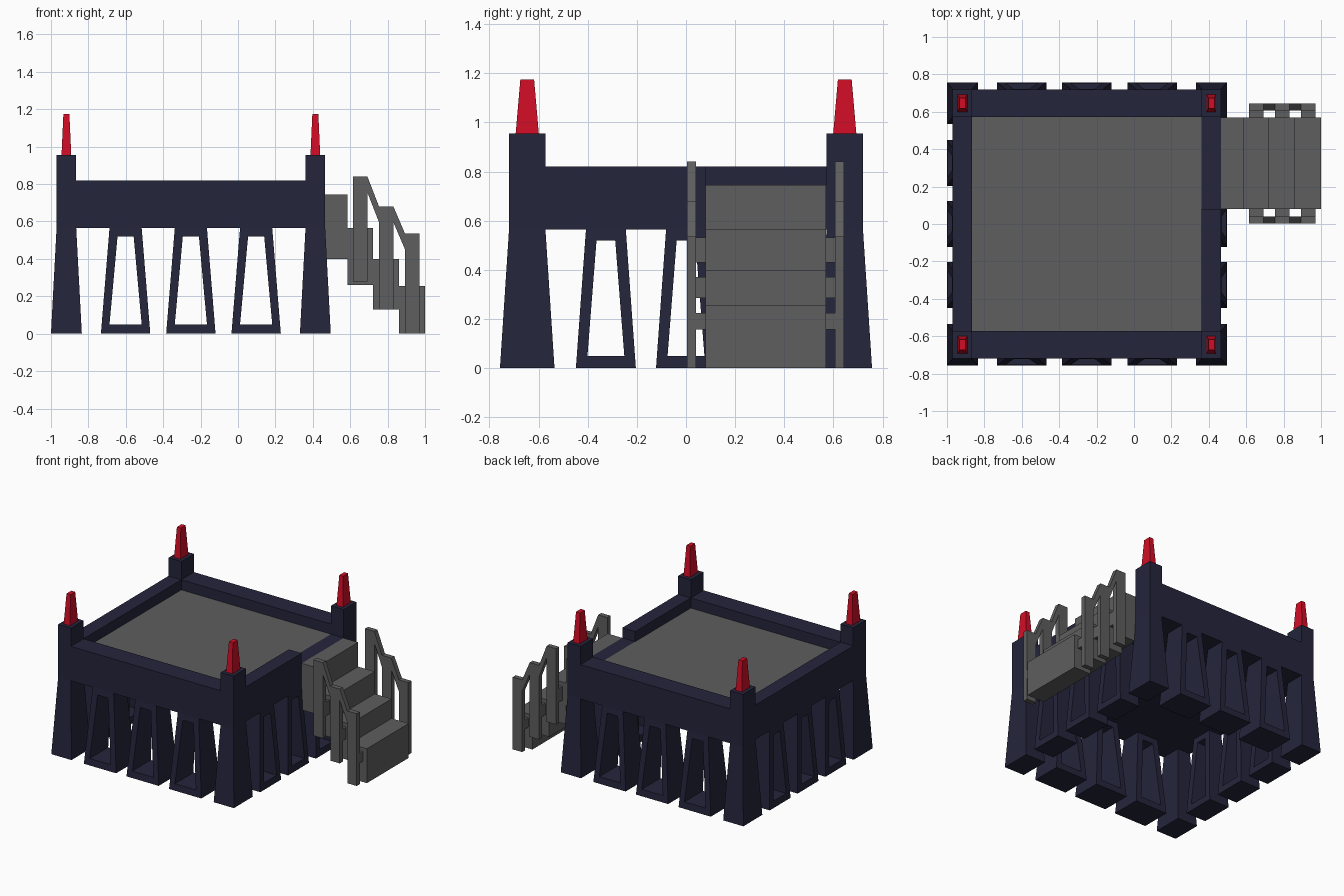
import bpy
import bmesh

cube = bpy.data.objects.get("Cube")
if cube:
    bpy.data.objects.remove(cube)


def material(name, rgb):
    m = bpy.data.materials.new(name)
    m.use_nodes = True
    m.diffuse_color = (*rgb, 1)
    bsdf = next(n for n in m.node_tree.nodes if n.type == "BSDF_PRINCIPLED")
    bsdf.inputs["Base Color"].default_value = (*rgb, 1)
    return m


NAVY = material("dark navy", (0.018, 0.018, 0.045))
GREY = material("stone grey", (0.112, 0.112, 0.112))
RED = material("signal red", (0.64, 0.004, 0.019))

CX = -0.252          # centre of the platform in x
UNDER, DECK, RIM = 0.565, 0.745, 0.82


def finish(name, bm, mat):
    bmesh.ops.recalc_face_normals(bm, faces=bm.faces)
    mesh = bpy.data.meshes.new(name)
    bm.to_mesh(mesh)
    bm.free()
    mesh.materials.append(mat)
    obj = bpy.data.objects.new(name, mesh)
    bpy.context.collection.objects.link(obj)
    return obj


def loft(name, sections, mat):
    """Stack of rectangles (x0, x1, y0, y1, z) joined into a closed solid."""
    bm = bmesh.new()
    rings = [[bm.verts.new(p) for p in ((a, c, z), (b, c, z), (b, d, z), (a, d, z))]
             for a, b, c, d, z in sections]
    for low, high in zip(rings, rings[1:]):
        for i in range(4):
            j = (i + 1) % 4
            bm.faces.new((low[i], low[j], high[j], high[i]))
    bm.faces.new(rings[0])
    bm.faces.new(rings[-1])
    return finish(name, bm, mat)


def box(name, x, y, z, mat):
    return loft(name, [(*x, *y, z[0]), (*x, *y, z[1])], mat)


def frame_leg(name, place, base, top, hole_base, hole_top, depth_base, depth_top):
    """Tapered leg with a tapered window; place(u, depth, z) gives a position."""
    bm = bmesh.new()
    sill, head = 0.05, 0.52
    grid = []
    for z in (0, sill, head, UNDER):
        t = z / UNDER
        outer = base + (top - base) * t
        inner = hole_base + (hole_top - hole_base) * (z - sill) / (head - sill)
        depths = [a + (b - a) * t for a, b in zip(depth_base, depth_top)]
        grid.append([[bm.verts.new(place(u, d, z)) for d in depths]
                     for u in (-outer, -inner, inner, outer)])
    for r in range(3):
        for c in range(3):
            if (r, c) == (1, 1):
                continue
            for s in (0, 1):
                bm.faces.new([grid[r][c][s], grid[r][c + 1][s],
                              grid[r + 1][c + 1][s], grid[r + 1][c][s]])
        for c in (0, 3):
            bm.faces.new([*grid[r][c], *reversed(grid[r + 1][c])])
    for r in (0, 3):
        for c in range(3):
            bm.faces.new([*grid[r][c], *reversed(grid[r][c + 1])])
    # window lining
    for r in (1, 2):
        bm.faces.new([*grid[r][1], *reversed(grid[r][2])])
    for c in (1, 2):
        bm.faces.new([*grid[1][c], *reversed(grid[2][c])])
    return finish(name, bm, NAVY)


# Inner and outer distances of legs and walls from the platform centre
XB, XT = (0.583, 0.748), (0.613, 0.718)
YB, YT = (0.535, 0.757), (0.572, 0.72)


def span(sign, pair, centre=0):
    return sorted(centre + sign * v for v in pair)


# Corner pillars with red spikes
for sx, side in ((-1, "right"), (1, "left")):
    for sy, end in ((-1, "front"), (1, "back")):
        foot = (*span(sx, XB, CX), *span(sy, YB))
        shaft = (*span(sx, XT, CX), *span(sy, YT))
        loft(f"{end}_{side}_pillar",
             [(*foot, 0), (*shaft, UNDER), (*shaft, 0.955)], NAVY)
        px, py = CX + sx * 0.6655, sy * 0.646
        loft(f"{end}_{side}_spike",
             [(px - a, px + a, py - b, py + b, z)
              for a, b, z in ((0.026, 0.047, 0.955), (0.016, 0.028, 1.175))], RED)

# Windowed legs between the pillars
for i in (-1, 0, 1):
    for s, end, side in ((-1, "front", "right"), (1, "back", "left")):
        frame_leg(f"{end}_frame_leg_{i + 2}",
                  lambda u, d, z: (CX + i * 0.349 + u, s * d, z),
                  0.132, 0.086, 0.086, 0.043, YB, YT)
        frame_leg(f"{side}_frame_leg_{i + 2}",
                  lambda u, d, z: (CX + s * d, i * 0.326 + u, z),
                  0.122, 0.081, 0.075, 0.038, XB, XT)

# Platform body, deck and parapet walls, open beside the stairs
inner_x = (CX - XT[0], CX + XT[0])
inner_y = (-YT[0], YT[0])
STAIR_Y = (0.08, 0.57)
box("platform_body", inner_x, inner_y, (UNDER, DECK - 0.006), NAVY)
box("deck", inner_x, inner_y, (DECK - 0.006, DECK), GREY)
box("front_wall", inner_x, span(-1, YT), (UNDER, RIM), NAVY)
box("back_wall", inner_x, span(1, YT), (UNDER, RIM), NAVY)
box("right_wall", span(-1, XT, CX), inner_y, (UNDER, RIM), NAVY)
left_x = span(1, XT, CX)
box("left_wall", left_x, (-YT[0], STAIR_Y[0]), (UNDER, RIM), NAVY)
box("stair_sill", left_x, (STAIR_Y[0], YT[0]), (UNDER, DECK), NAVY)

# Stairs
edges = (0.466, 0.585, 0.722, 0.86, 1.0)
heights = ((0.40, DECK), (0.26, 0.565), (0.13, 0.40), (0, 0.255))
for n, z in enumerate(heights):
    box(f"step_{n + 1}", edges[n:n + 2], STAIR_Y, z, GREY)

# Handrails: posts, brackets and sloping bars
posts = ((0.615, 0.278, 0.84), (0.754, 0.13, 0.68), (0.893, 0, 0.535))
brackets = ((0.43, 0.532), (0.285, 0.37), (0.157, 0.225))
WIDTH, BAR = 0.077, 0.085
for side, rail_y, gap_y in (("front", (0.004, 0.04), (0.04, STAIR_Y[0])),
                            ("back", (0.607, 0.643), (STAIR_Y[1], 0.607))):
    for n, (x, low, high) in enumerate(posts):
        box(f"{side}_post_{n + 1}", (x, x + WIDTH), rail_y, (low, high), GREY)
        box(f"{side}_bracket_{n + 1}", (x, x + WIDTH), gap_y, brackets[n], GREY)
    for n in (0, 1):
        bar = box(f"{side}_handrail_{n + 1}", (posts[n][0] + WIDTH, posts[n + 1][0]),
                  rail_y, (posts[n][2] - BAR, posts[n][2]), GREY)
        for v in bar.data.vertices:
            if v.co.x > posts[n + 1][0] - 0.01:
                v.co.z += posts[n + 1][2] - posts[n][2]
